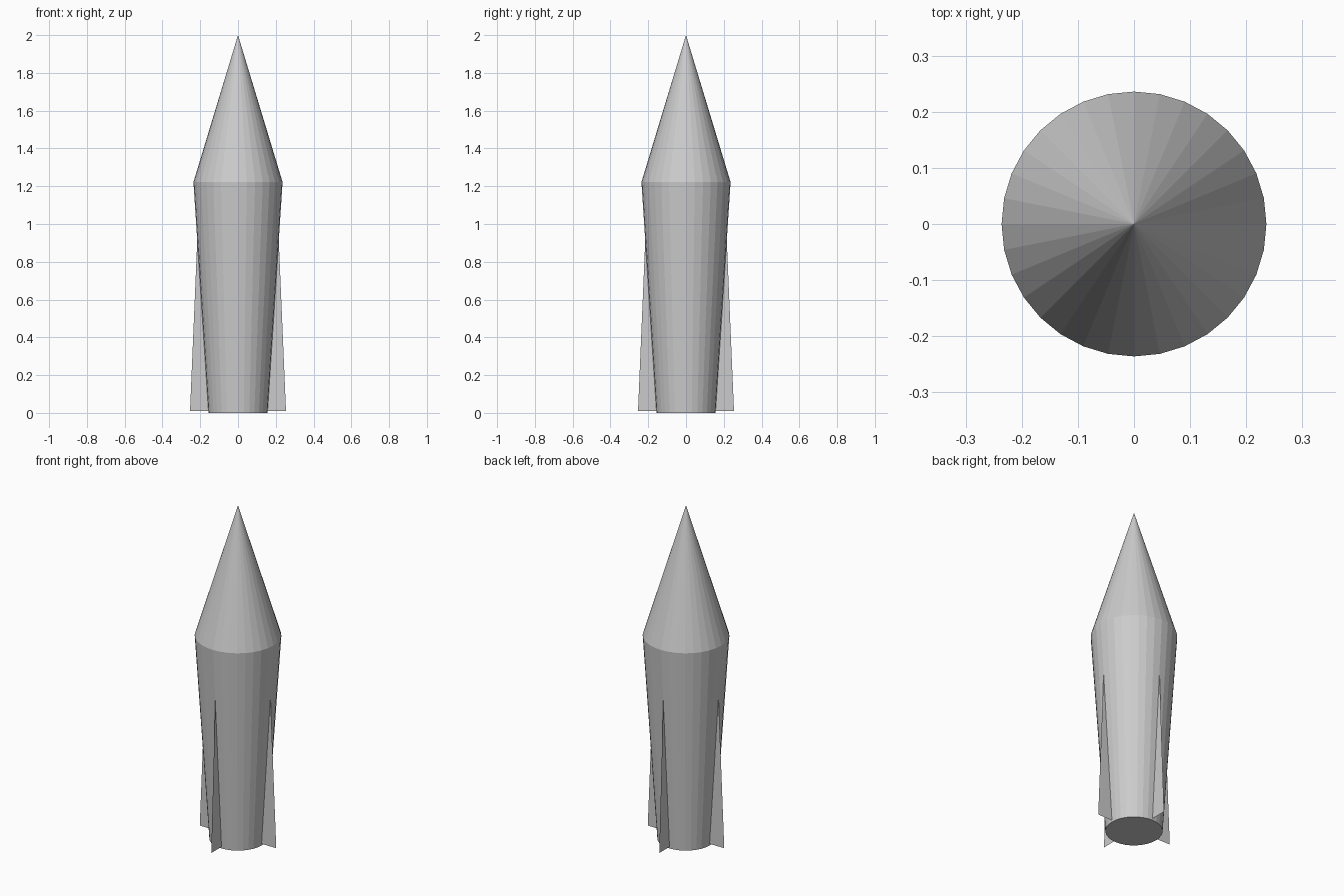
import bpy
import bmesh
from math import pi
from mathutils import Matrix

if "Cube" in bpy.data.objects:
    bpy.data.objects.remove(bpy.data.objects["Cube"])

SIDES = 32
BASE_R, SHOULDER_R = 0.156, 0.236
SHOULDER_Z, TIP_Z = 1.222, 2.0


def add_object(name, bm):
    mesh = bpy.data.meshes.new(name)
    bm.to_mesh(mesh)
    bm.free()
    obj = bpy.data.objects.new(name, mesh)
    bpy.context.collection.objects.link(obj)
    return obj


def lathe(name, profile):
    """Spin an (r, z) profile around the vertical axis, flat shaded."""
    bm = bmesh.new()
    verts = [bm.verts.new((r, 0, z)) for r, z in profile]
    edges = [bm.edges.new(pair) for pair in zip(verts, verts[1:])]
    bmesh.ops.spin(bm, geom=verts + edges, cent=(0, 0, 0), axis=(0, 0, 1),
                   angle=2 * pi, steps=SIDES)
    bmesh.ops.remove_doubles(bm, verts=bm.verts, dist=1e-4)
    bmesh.ops.recalc_face_normals(bm, faces=bm.faces)
    return add_object(name, bm)


# Tapered body with closed base and pointed nose
lathe("rocket_body", [(0, 0), (BASE_R, 0), (SHOULDER_R, SHOULDER_Z), (0, TIP_Z)])

# Four paper-thin tail fins along the x and y axes
FIN = [(BASE_R, 0.01), (0.254, 0.01), (0.2155, 0.92)]
for i in range(4):
    bm = bmesh.new()
    bm.faces.new([bm.verts.new((r, 0, z)) for r, z in FIN])
    bm.transform(Matrix.Rotation(i * pi / 2, 4, 'Z'))
    add_object(f"tail_fin_{i + 1}", bm)
